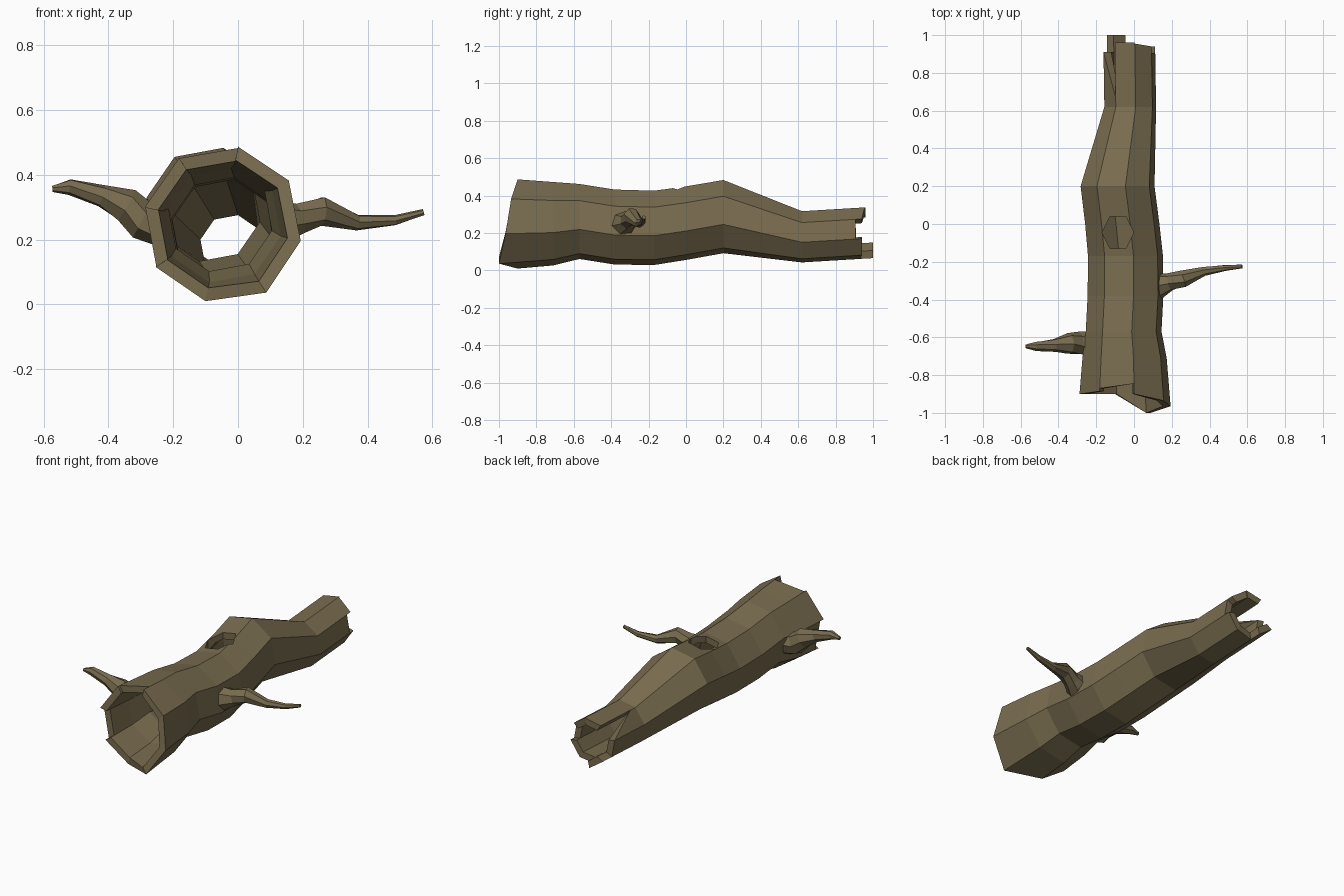
import bpy, bmesh, math
from mathutils import Vector

if "Cube" in bpy.data.objects:
    bpy.data.objects.remove(bpy.data.objects["Cube"])

bark = bpy.data.materials.new("bark")
bark.diffuse_color = (0.19, 0.15, 0.078, 1)
bark.use_nodes = True
bark.node_tree.nodes["Principled BSDF"].inputs["Base Color"].default_value = bark.diffuse_color
N = 8
WALL = 0.042

# Trunk stations: y, centre x, centre z, radius
STATIONS = [(-1.0, -0.05, 0.248, 0.252), (-0.71, -0.05, 0.25, 0.228), (-0.57, -0.055, 0.262, 0.205),
            (-0.38, -0.045, 0.232, 0.205), (-0.17, -0.045, 0.228, 0.203), (0.0, -0.062, 0.253, 0.201),
            (0.2, -0.087, 0.288, 0.2), (0.62, -0.02, 0.18, 0.14), (1.0, -0.026, 0.203, 0.14)]
# Broken ends: y of the two corners of each of the eight planks
FRONT = [(-.9, -1), (-1, -.965), (-.965, -.935), (-.935, -.9),
         (-.845, -.87), (-.885, -.9), (-.87, -.87), (-.9, -.9)]
BACK = [(.93, .94), (.94, .94), (.905, .905), (.94, .955),
        (.96, .96), (.67, .91), (.91, .91), (1, 1)]


def corner(k, y, inset):
    for a, b in zip(STATIONS, STATIONS[1:]):
        if y <= b[0]:
            break
    t = (y - a[0]) / (b[0] - a[0])
    _, cx, cz, r = [p + (q - p) * t for p, q in zip(a, b)]
    ang = math.radians(-102 + 45 * k)
    return Vector((cx + (r - inset) * math.cos(ang), y, cz + (r - inset) * math.sin(ang)))


def finish(bm, name):
    bmesh.ops.remove_doubles(bm, verts=bm.verts, dist=0.0005)
    bmesh.ops.recalc_face_normals(bm, faces=bm.faces)
    me = bpy.data.meshes.new(name)
    bm.to_mesh(me)
    bm.free()
    me.materials.append(bark)
    ob = bpy.data.objects.new(name, me)
    bpy.context.collection.objects.link(ob)
    return ob


def face(bm, pts):
    bm.faces.new([bm.verts.new(p) for p in pts])


# Hollow trunk
bm = bmesh.new()
ys = [s[0] for s in STATIONS[1:-1]]
for k in range(N):
    for inset in (0, WALL):
        for y0, y1 in zip(ys, ys[1:]):
            face(bm, [corner(k, y0, inset), corner(k + 1, y0, inset),
                      corner(k + 1, y1, inset), corner(k, y1, inset)])
    # Splintered plank ends with their caps and split sides
    for base, tips in ((ys[0], FRONT), (ys[-1], BACK)):
        a, b = tips[k]
        prev, nxt = tips[k - 1][1], tips[(k + 1) % N][0]
        for inset in (0, WALL):
            line = [(k, base), (k + 1, base)]
            if abs(nxt) < abs(b):
                line.append((k + 1, nxt))
            line += [(k + 1, b), (k, a)]
            if abs(prev) < abs(a):
                line.append((k, prev))
            face(bm, [corner(c, y, inset) for c, y in line])
        face(bm, [corner(k, a, 0), corner(k + 1, b, 0), corner(k + 1, b, WALL), corner(k, a, WALL)])
        if nxt != b:
            face(bm, [corner(k + 1, b, 0), corner(k + 1, nxt, 0),
                      corner(k + 1, nxt, WALL), corner(k + 1, b, WALL)])
trunk = finish(bm, "hollow_trunk")

# Knot hole in the top of the trunk
bm = bmesh.new()
hexagon = [(-0.085 + 0.084 * math.cos(i * math.pi / 3),
            -0.045 + 0.098 * math.sin(i * math.pi / 3)) for i in range(6)]
base = bm.faces.new([bm.verts.new((x, y, 0.32)) for x, y in hexagon])
ext = bmesh.ops.extrude_face_region(bm, geom=[base])
bmesh.ops.translate(bm, vec=(0, 0, 0.3), verts=[g for g in ext["geom"] if isinstance(g, bmesh.types.BMVert)])
cutter = finish(bm, "knot_hole_cutter")
cutter.hide_render = True
cutter.hide_viewport = True
mod = trunk.modifiers.new("knot_hole", "BOOLEAN")
mod.operation = "DIFFERENCE"
mod.solver = "EXACT"
mod.object = cutter


# Crooked tapering branch stubs: x, y, z, radius along each path
def branch(name, path, sides=7):
    bm = bmesh.new()
    pts = [Vector(p[:3]) for p in path]
    rings = []
    for i, p in enumerate(pts):
        d = (pts[min(i + 1, len(pts) - 1)] - pts[max(i - 1, 0)]).normalized()
        u = d.cross(Vector((0, 1, 0))).normalized()
        v = d.cross(u)
        rings.append([bm.verts.new(p + path[i][3] * (u * math.cos(t) + v * math.sin(t)))
                      for t in (2 * math.pi * j / sides + 0.2 * i for j in range(sides))])
    for a, b in zip(rings, rings[1:]):
        for j in range(sides):
            n = (j + 1) % sides
            bm.faces.new((a[j], a[n], b[n], b[j]))
    bm.faces.new(rings[0])
    bm.faces.new(rings[-1])
    return finish(bm, name)


branch("right_branch", [(0.12, -0.33, 0.25, 0.072), (0.19, -0.307, 0.265, 0.048), (0.26, -0.29, 0.289, 0.046),
                        (0.37, -0.25, 0.253, 0.025), (0.485, -0.232, 0.26, 0.016), (0.573, -0.225, 0.285, 0.01)])
branch("left_branch", [(-0.235, -0.635, 0.245, 0.066), (-0.295, -0.632, 0.26, 0.062), (-0.345, -0.633, 0.305, 0.056),
                       (-0.42, -0.642, 0.335, 0.035), (-0.52, -0.648, 0.363, 0.025), (-0.573, -0.648, 0.357, 0.01)])
